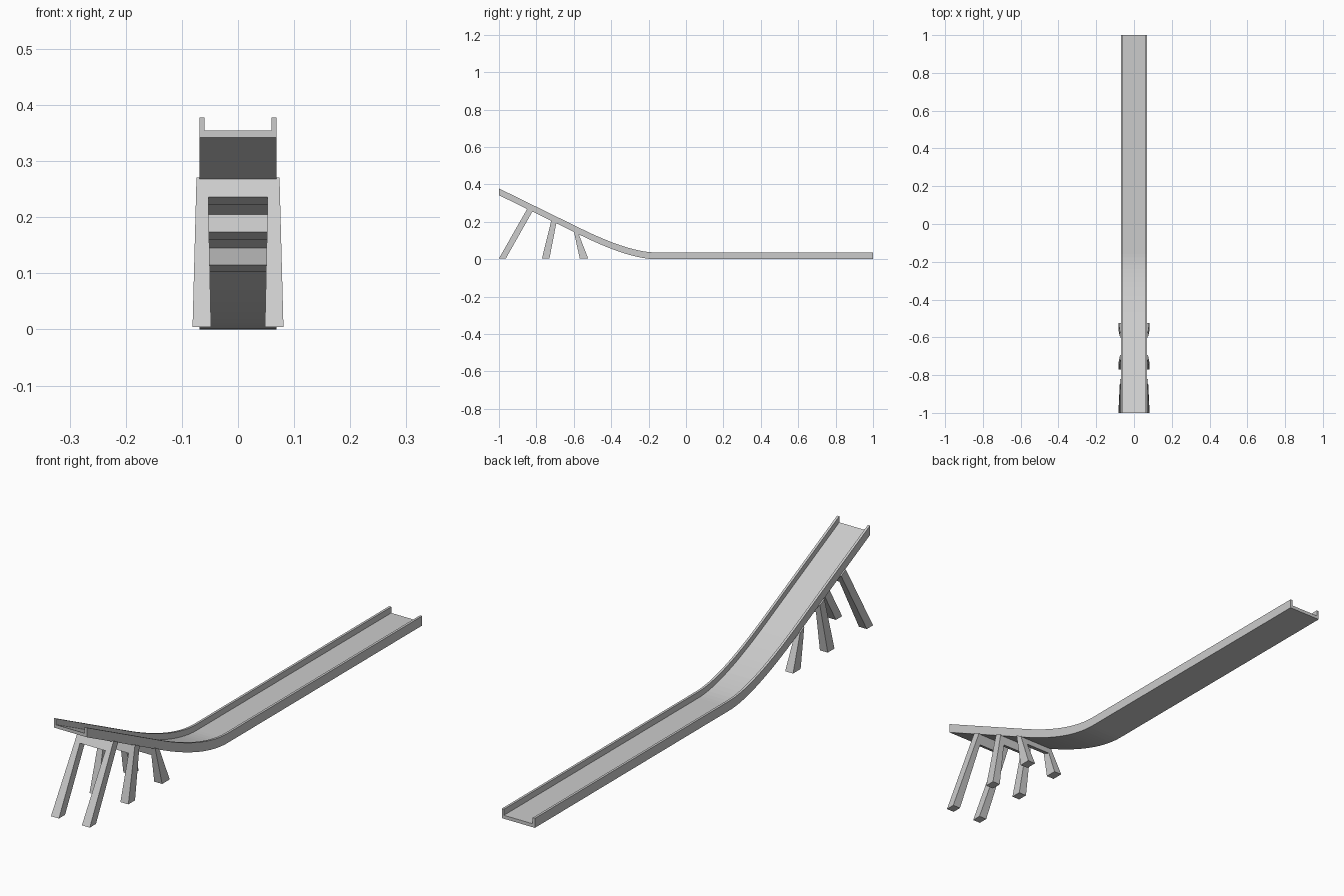
import bpy, bmesh

if "Cube" in bpy.data.objects:
    bpy.data.objects.remove(bpy.data.objects["Cube"])


def make_object(name, bm):
    bmesh.ops.recalc_face_normals(bm, faces=bm.faces[:])
    mesh = bpy.data.meshes.new(name)
    bm.to_mesh(mesh)
    bm.free()
    obj = bpy.data.objects.new(name, mesh)
    bpy.context.collection.objects.link(obj)
    return obj


def loft(bm, sections):
    """Join closed loops of equal length and cap both ends."""
    loops = [[bm.verts.new(p) for p in s] for s in sections]
    n = len(loops[0])
    for a, b in zip(loops, loops[1:]):
        for i in range(n):
            j = (i + 1) % n
            bm.faces.new((a[i], a[j], b[j], b[i]))
    # U-shaped caps split into three quads: left arm, bridge, right arm
    for loop in (loops[0], loops[-1]):
        for q in ((0, 1, 2, 3), (0, 3, 4, 7), (4, 5, 6, 7)):
            bm.faces.new([loop[i] for i in q])


# Track: U-channel swept down a ramp, through a curve and along the flat
SLOPE, TOP = 0.49, 0.342
start = (-0.56, TOP - 0.44 * SLOPE)
ctrl = (-1 + TOP / SLOPE, 0.0)
end = (-0.16, 0.0)
path = [(-1.0, TOP)]
STEPS = 16
for k in range(STEPS + 1):
    t = k / STEPS
    w = ((1 - t) ** 2, 2 * t * (1 - t), t * t)
    path.append(tuple(w[0] * start[i] + w[1] * ctrl[i] + w[2] * end[i] for i in (0, 1)))
path.append((1.0, 0.0))

OUT, IN, FLOOR, WALL = 0.069, 0.060, 0.013, 0.036
profile = [(-OUT, 0), (-OUT, WALL), (-IN, WALL), (-IN, FLOOR),
           (IN, FLOOR), (IN, WALL), (OUT, WALL), (OUT, 0)]
bm = bmesh.new()
loft(bm, [[(x, y, z + h) for x, h in profile] for y, z in path])
make_object("slide_track", bm)


# Trestles: splayed legs joined by a crossbar under the ramp
def trestle(name, front_foot, back_foot, front_top, back_top):
    base = 0.004
    sections = []
    for foot, top in ((front_foot, front_top), (back_foot, back_top)):
        zt = TOP - (top + 1) * SLOPE + 0.003
        half = [(0.081, base), (0.048, base), (0.053, zt - 0.034), (0.074, zt)]

        def pt(x, z):
            return (x, foot + (top - foot) * (z - base) / (zt - base), z)
        o_bot, i_bot, i_top, o_top = half
        sections.append([pt(-o_top[0], zt), pt(-o_bot[0], base),
                         pt(-i_bot[0], base), pt(-i_top[0], i_top[1]),
                         pt(i_top[0], i_top[1]), pt(i_bot[0], base),
                         pt(o_bot[0], base), pt(o_top[0], zt)])
    bm = bmesh.new()
    loft(bm, sections)
    make_object(name, bm)


trestle("tall_trestle", -1.0, -0.963, -0.848, -0.82)
trestle("middle_trestle", -0.77, -0.73, -0.72, -0.693)
trestle("short_trestle", -0.568, -0.523, -0.60, -0.575)
